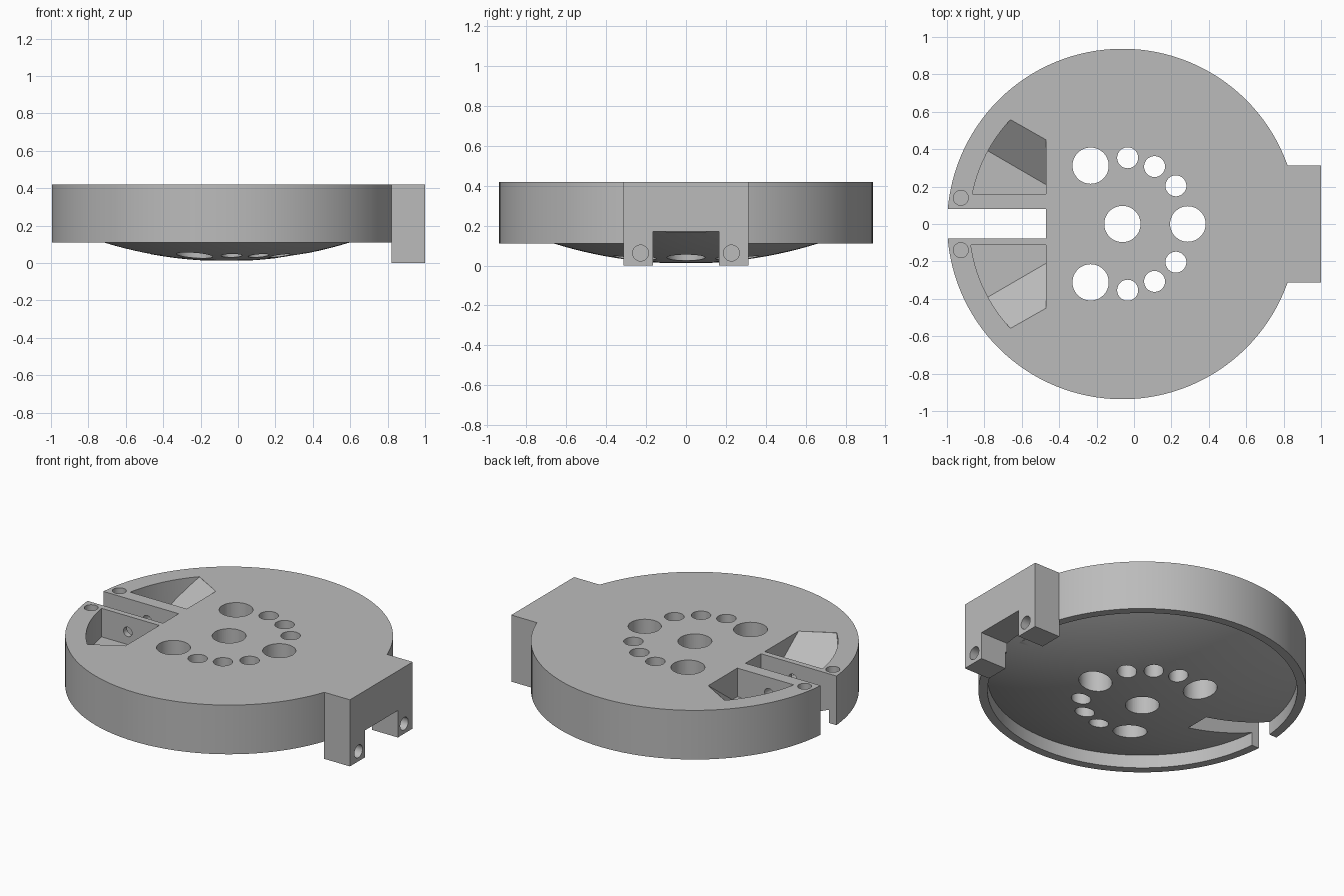
import bpy, bmesh, math
from mathutils import Vector

if "Cube" in bpy.data.objects:
    bpy.data.objects.remove(bpy.data.objects["Cube"], do_unlink=True)

CX, TOP, RIM_Z = -0.062, 0.42, 0.11

grey = bpy.data.materials.new("plain_grey")
grey.use_nodes = True
grey.diffuse_color = (0.5, 0.5, 0.5, 1)
grey.node_tree.nodes["Principled BSDF"].inputs["Base Color"].default_value = (0.5, 0.5, 0.5, 1)


def make(name, bm):
    bmesh.ops.recalc_face_normals(bm, faces=bm.faces)
    mesh = bpy.data.meshes.new(name)
    bm.to_mesh(mesh)
    bm.free()
    ob = bpy.data.objects.new(name, mesh)
    bpy.context.collection.objects.link(ob)
    mesh.materials.append(grey)
    return ob


def box(name, lo, hi):
    bm = bmesh.new()
    bmesh.ops.create_cube(bm, size=1)
    for v in bm.verts:
        v.co = [(a + b) / 2 + c * (b - a) for a, b, c in zip(lo, hi, v.co)]
    return make(name, bm)


def rod(name, centre, radius, length, axis="Z", sides=48):
    bm = bmesh.new()
    bmesh.ops.create_cone(bm, cap_ends=True, segments=sides,
                          radius1=radius, radius2=radius, depth=length)
    turn = Vector((0, 0, 1)).rotation_difference(
        Vector([float(axis == a) for a in "XYZ"])).to_matrix()
    for v in bm.verts:
        v.co = turn @ v.co + Vector(centre)
    return make(name, bm)


def combine(target, tool, operation="DIFFERENCE"):
    tool.hide_render = True
    mod = target.modifiers.new("combine", "BOOLEAN")
    mod.operation, mod.solver, mod.object = operation, "EXACT", tool
    bpy.context.view_layer.objects.active = target
    bpy.ops.object.modifier_apply(modifier=mod.name)
    bpy.data.objects.remove(tool, do_unlink=True)


def pocket(side, inner_y, floor=0.24):
    """Curved pocket cutter with a sloping end."""
    bm = bmesh.new()
    radius, end = 0.818, math.radians(43)
    start = math.asin(inner_y / radius)
    outline = [(-0.47, 0.45), (-0.47, inner_y)]
    for i in range(17):
        a = start + (end - start) * i / 16
        outline.append((CX - radius * math.cos(a), radius * math.sin(a)))
    face = bm.faces.new([bm.verts.new((x, side * y, floor)) for x, y in outline])
    grown = bmesh.ops.extrude_face_region(bm, geom=[face])["geom"]
    for v in grown:
        if isinstance(v, bmesh.types.BMVert):
            v.co.z = TOP + 0.01
    # Slice off the underside along the ramp
    foot = Vector((-0.78, side * 0.39, floor))
    normal = Vector((0.31, -0.18 * side, 0)).cross(Vector((0.12, 0.17 * side, TOP - floor)))
    if normal.z > 0:
        normal.negate()
    cut = bmesh.ops.bisect_plane(bm, geom=bm.verts[:] + bm.edges[:] + bm.faces[:],
                                 plane_co=foot, plane_no=normal, clear_outer=True)
    edges = [e for e in bm.edges if e.is_boundary]
    bmesh.ops.holes_fill(bm, edges=edges, sides=0)
    return make("pocket_cutter", bm)


# Disc with a raised rim and a shallow domed underside
dome_r, recess = 2.23, 0.885
profile = [(0, TOP), (0.937, TOP), (0.937, RIM_Z), (recess, RIM_Z)]
for i in range(17):
    r = recess * (1 - i / 16)
    profile.append((r, 0.01 + dome_r - math.sqrt(dome_r ** 2 - r * r)))
bm = bmesh.new()
verts = [bm.verts.new((r, 0, z)) for r, z in profile]
edges = [bm.edges.new(pair) for pair in zip(verts, verts[1:])]
bmesh.ops.spin(bm, geom=verts + edges, cent=(0, 0, 0), axis=(0, 0, 1),
               angle=math.tau, steps=128)
bmesh.ops.remove_doubles(bm, verts=bm.verts, dist=0.0005)
bmesh.ops.translate(bm, verts=bm.verts, vec=(CX, 0, 0))
body = make("slotted_disc", bm)

# Side block with two legs
combine(body, box("side_block", (0.82, -0.313, 0), (1, 0.313, TOP)), "UNION")
combine(body, box("leg_gap", (0.76, -0.165, -0.1), (1.1, 0.165, 0.17)))

# Slot through the opposite edge
combine(body, box("slot", (-1.1, -0.077, -0.1), (-0.47, 0.08, 0.6)))

# Pockets beside the slot
combine(body, pocket(1, 0.16))
combine(body, pocket(-1, 0.113))

# Pin hole through the two slot walls
combine(body, rod("pin_hole", (-0.69, 0, 0.32), 0.03, 0.4, "Y", 24))

# Blind holes in the legs and beside the slot
for side in (-1, 1):
    combine(body, rod("leg_hole", (1, side * 0.228, 0.063), 0.04, 0.24, "X", 32))
    combine(body, rod("edge_hole", (-0.926, side * 0.14, TOP), 0.04, 0.24, "Z", 32))

# Ring of through holes
holes = [(CX, 0, 0.097), (0.288, 0, 0.095)]
for x, y, r in ((-0.232, 0.312, 0.097), (-0.034, 0.354, 0.056),
                (0.11, 0.307, 0.056), (0.224, 0.204, 0.056)):
    holes += [(x, y, r), (x, -y, r)]
for x, y, r in holes:
    combine(body, rod("through_hole", (x, y, 0.2), r, 1))

bpy.ops.object.select_all(action="DESELECT")
body.select_set(True)
bpy.context.view_layer.objects.active = body
bpy.ops.object.shade_smooth_by_angle(angle=math.radians(25))
